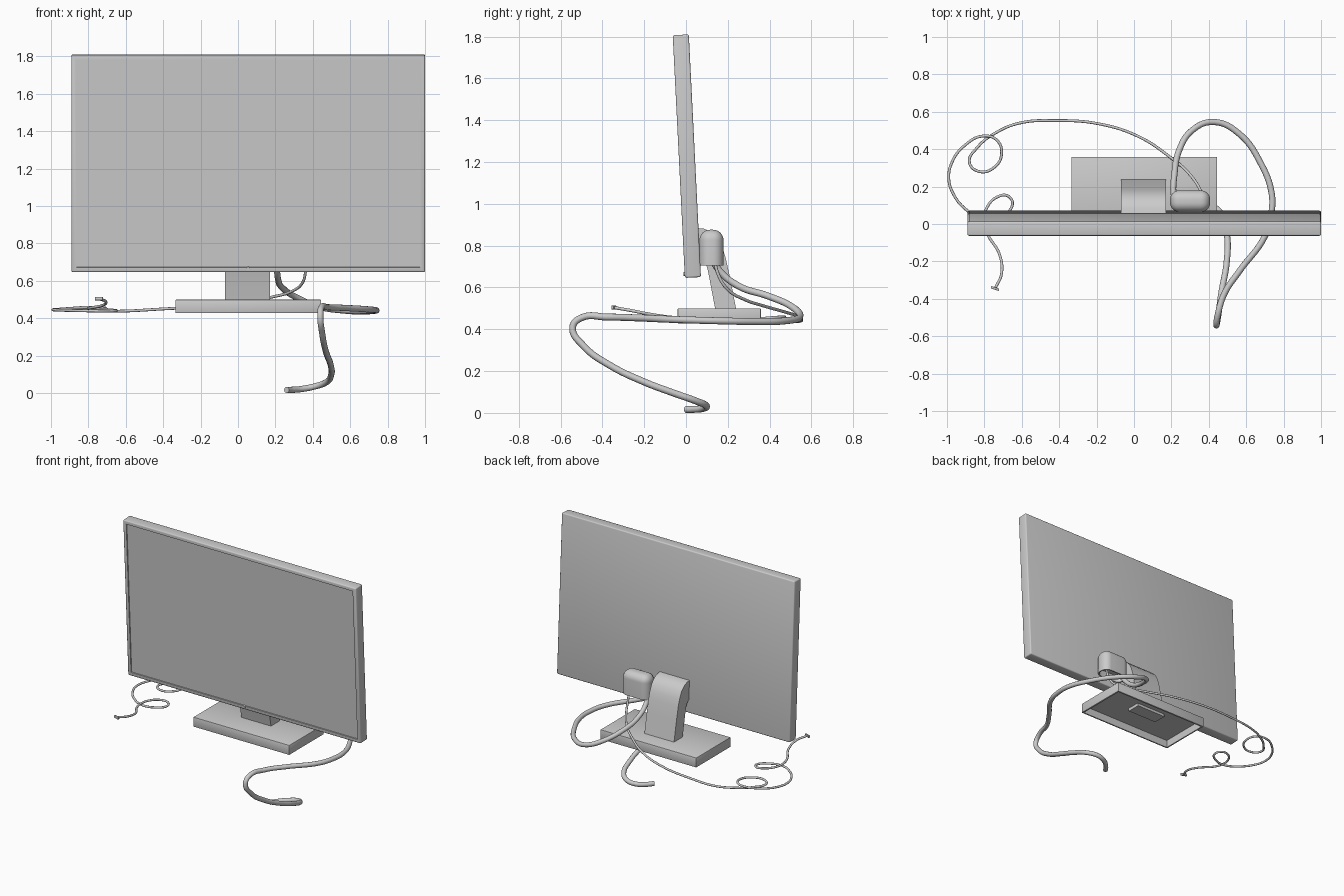
import bpy, bmesh, math
from mathutils import Vector

if "Cube" in bpy.data.objects:
    bpy.data.objects.remove(bpy.data.objects["Cube"])


def finish(name, bm, loc=(0, 0, 0), rot_x=0.0):
    """Turn a bmesh into a smooth object with sharp edges kept."""
    bmesh.ops.recalc_face_normals(bm, faces=bm.faces)
    me = bpy.data.meshes.new(name)
    bm.to_mesh(me)
    bm.free()
    me.shade_smooth()
    me.set_sharp_from_angle(angle=math.radians(32))
    ob = bpy.data.objects.new(name, me)
    ob.location = loc
    ob.rotation_euler.x = rot_x
    bpy.context.collection.objects.link(ob)
    return ob


def box(size):
    bm = bmesh.new()
    bmesh.ops.create_cube(bm, size=1)
    bmesh.ops.scale(bm, vec=size, verts=bm.verts)
    return bm


def bevel(bm, edges, width, segs):
    bmesh.ops.bevel(bm, geom=edges, offset=width, segments=segs, profile=0.5, affect='EDGES')


def recess(bm, direction, rim, depth):
    """Inset the big face looking along direction and sink it into the body."""
    d = Vector(direction)
    bm.normal_update()
    face = max((f for f in bm.faces if f.normal.dot(d) > 0.99), key=lambda f: f.calc_area())
    bmesh.ops.inset_region(bm, faces=[face], thickness=rim)
    floor = bmesh.ops.extrude_face_region(bm, geom=[face])
    verts = [v for v in floor['geom'] if isinstance(v, bmesh.types.BMVert)]
    bmesh.ops.translate(bm, vec=-d * depth, verts=verts)
    if face.is_valid:
        bmesh.ops.delete(bm, geom=[face], context='FACES')


def cable(name, points, radius):
    cu = bpy.data.curves.new(name, 'CURVE')
    cu.dimensions = '3D'
    cu.bevel_depth = radius
    cu.bevel_resolution = 4
    cu.use_fill_caps = True
    cu.resolution_u = 8
    sp = cu.splines.new('BEZIER')
    sp.bezier_points.add(len(points) - 1)
    for bp, p in zip(sp.bezier_points, points):
        bp.co = p
        bp.handle_left_type = bp.handle_right_type = 'AUTO'
    ob = bpy.data.objects.new(name, cu)
    bpy.context.collection.objects.link(ob)
    return ob


TILT = math.radians(2.86)
CX = 0.055

# screen panel: tilted slab with a sunken display behind a thin bezel
panel = box((1.89, 0.077, 1.162))
bevel(panel, list(panel.edges), 0.008, 3)
recess(panel, (0, -1, 0), 0.026, 0.008)
panel_ob = finish("screen_panel", panel, (CX, 0.004, 1.228), TILT)

# power button on the lower bezel
btn = bmesh.new()
bmesh.ops.create_cone(btn, cap_ends=True, segments=20, radius1=0.011, radius2=0.009, depth=0.012)
button = finish("power_button", btn, (CX, -0.006, 0.665), math.pi / 2 + TILT)

# stand base: open underneath
base = box((0.778, 0.398, 0.071))
bevel(base, list(base.edges), 0.003, 2)
recess(base, (0, 0, -1), 0.012, 0.055)
finish("stand_base", base, (CX, 0.159, 0.4635))

# stand neck: side profile (y, z) leaning forward and curling into the panel
profile = [(0.147, 0.46), (0.247, 0.46), (0.239, 0.5), (0.21, 0.65), (0.19, 0.74),
           (0.175, 0.79), (0.153, 0.835), (0.12, 0.867), (0.085, 0.881), (0.045, 0.885),
           (0.045, 0.745), (0.075, 0.74), (0.095, 0.715), (0.105, 0.68), (0.139, 0.5)]
neck = bmesh.new()
f = neck.faces.new([neck.verts.new((-0.07, y, z)) for y, z in profile])
ext = bmesh.ops.extrude_face_region(neck, geom=[f])
bmesh.ops.translate(neck, vec=(0.24, 0, 0),
                    verts=[v for v in ext['geom'] if isinstance(v, bmesh.types.BMVert)])
finish("stand_neck", neck)

# connector hood: rounded shell on the back, open at the bottom
hood = box((0.215, 0.115, 0.17))
lower = -0.08
bevel(hood, [e for e in hood.edges if max(v.co.z for v in e.verts) > lower], 0.05, 8)
recess(hood, (0, 0, -1), 0.008, 0.05)
finish("connector_hood", hood, (0.3, 0.122, 0.791))

# thick power cable
cable("power_cable", [
    (0.235, 0.11, 0.77), (0.212, 0.16, 0.68), (0.215, 0.255, 0.605), (0.24, 0.39, 0.56),
    (0.31, 0.5, 0.512), (0.43, 0.545, 0.462), (0.565, 0.48, 0.441), (0.68, 0.32, 0.437),
    (0.735, 0.17, 0.44), (0.735, 0.06, 0.443), (0.70, -0.065, 0.447), (0.565, -0.25, 0.455),
    (0.482, -0.375, 0.458), (0.445, -0.50, 0.455), (0.44, -0.542, 0.41), (0.45, -0.49, 0.32),
    (0.468, -0.365, 0.228), (0.496, -0.2, 0.148), (0.498, -0.065, 0.097), (0.47, 0.05, 0.056),
    (0.41, 0.096, 0.035), (0.345, 0.085, 0.022), (0.29, 0.04, 0.017), (0.26, 0.0, 0.0165),
], 0.0165)

# thin signal cable with two loops
cable("signal_cable", [
    (0.365, 0.13, 0.77), (0.362, 0.155, 0.66), (0.345, 0.2, 0.59), (0.28, 0.285, 0.54),
    (0.19, 0.36, 0.515), (0.03, 0.465, 0.485), (-0.185, 0.535, 0.463), (-0.425, 0.553, 0.448),
    (-0.61, 0.54, 0.438), (-0.735, 0.49, 0.438), (-0.837, 0.41, 0.44), (-0.88, 0.33, 0.442),
    (-0.825, 0.28, 0.443), (-0.745, 0.305, 0.446), (-0.708, 0.375, 0.452), (-0.735, 0.45, 0.458),
    (-0.81, 0.47, 0.458), (-0.905, 0.42, 0.452), (-0.97, 0.337, 0.447), (-0.99, 0.24, 0.445),
    (-0.96, 0.15, 0.443), (-0.895, 0.075, 0.441), (-0.80, 0.025, 0.439), (-0.705, 0.045, 0.438),
    (-0.65, 0.105, 0.44), (-0.675, 0.15, 0.444), (-0.73, 0.145, 0.448), (-0.785, 0.09, 0.45),
    (-0.80, 0.02, 0.452), (-0.783, -0.053, 0.456), (-0.72, -0.16, 0.47), (-0.708, -0.265, 0.49),
    (-0.74, -0.34, 0.503),
], 0.0075)

# small plug on the end of the signal cable
plug = box((0.045, 0.012, 0.018))
bevel(plug, list(plug.edges), 0.003, 2)
plug_ob = finish("signal_plug", plug, (-0.743, -0.345, 0.504))
plug_ob.rotation_euler.z = math.radians(-20)
